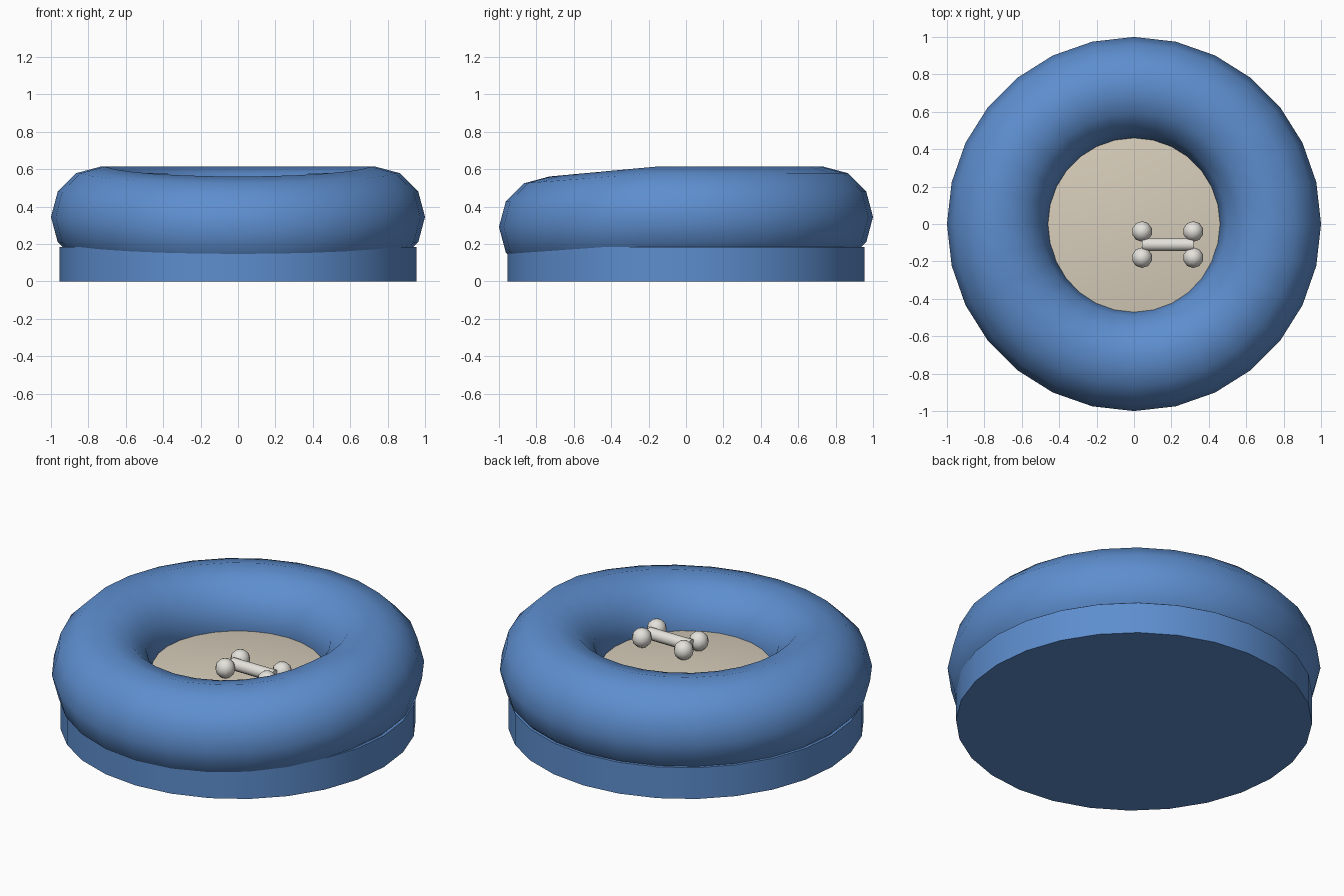
import bpy, bmesh, math

if "Cube" in bpy.data.objects:
    bpy.data.objects.remove(bpy.data.objects["Cube"])

def material(name, rgb):
    m = bpy.data.materials.new(name)
    m.diffuse_color = (*rgb, 1)
    m.use_nodes = True
    m.node_tree.nodes["Principled BSDF"].inputs["Base Color"].default_value = m.diffuse_color
    return m

blue = material("blue_fabric", (0.11, 0.27, 0.62))
cream = material("cream_fabric", (0.68, 0.61, 0.49))
bone_white = material("bone_white", (0.78, 0.76, 0.71))

def finish(name, mat, angle=40):
    ob = bpy.context.object
    ob.name = name
    ob.data.materials.append(mat)
    bpy.ops.object.shade_smooth_by_angle(angle=math.radians(angle))
    return ob

SIDES = 28

# Base
bpy.ops.mesh.primitive_cylinder_add(vertices=SIDES, radius=0.955, depth=0.185,
                                    location=(0, 0, 0.0925))
finish("base", blue)

# Padded rim, sagging towards the front entrance
bpy.ops.mesh.primitive_torus_add(major_segments=SIDES, minor_segments=12,
                                 major_radius=0.73, minor_radius=0.27,
                                 location=(0, 0, 0.345))
rim = finish("padded_rim", blue, 60)
for v in rim.data.vertices:
    front = -v.co.y / math.hypot(v.co.x, v.co.y)
    v.co.z -= 0.054 * max(0, (front - 0.2) / 0.8)

# Slightly domed inner cushion, its edge tucked into the rim
rings = [(0.0, 0.365), (0.15, 0.362), (0.3, 0.352), (0.46, 0.335), (0.6, 0.314), (0.6, 0.16)]
bm = bmesh.new()
pts = [bm.verts.new((r, 0, z)) for r, z in rings]
edges = [bm.edges.new(p) for p in zip(pts, pts[1:])]
bmesh.ops.spin(bm, geom=pts + edges, cent=(0, 0, 0), axis=(0, 0, 1),
               angle=math.tau, steps=SIDES)
bmesh.ops.remove_doubles(bm, verts=bm.verts, dist=1e-4)
bmesh.ops.recalc_face_normals(bm, faces=bm.faces)
if max(bm.faces, key=lambda f: f.calc_center_median().z).normal.z < 0:
    bmesh.ops.reverse_faces(bm, faces=bm.faces)
mesh = bpy.data.meshes.new("cushion")
bm.to_mesh(mesh)
bm.free()
cushion = bpy.data.objects.new("cushion", mesh)
bpy.context.collection.objects.link(cushion)
bpy.ops.object.select_all(action='DESELECT')
cushion.select_set(True)
bpy.context.view_layer.objects.active = cushion
finish("cushion", cream)

# Toy bone: shaft and four knobs
BX, BY, BZ = 0.18, -0.11, 0.41
bpy.ops.mesh.primitive_cylinder_add(vertices=10, radius=0.035, depth=0.275,
                                    location=(BX, BY, BZ), rotation=(0, math.pi / 2, 0))
finish("bone_shaft", bone_white)
for sx in (-1, 1):
    for sy in (-1, 1):
        bpy.ops.mesh.primitive_uv_sphere_add(segments=10, ring_count=6, radius=0.055,
                                             location=(BX + sx * 0.137, BY + sy * 0.07, BZ))
        finish("bone_knob", bone_white, 60)
